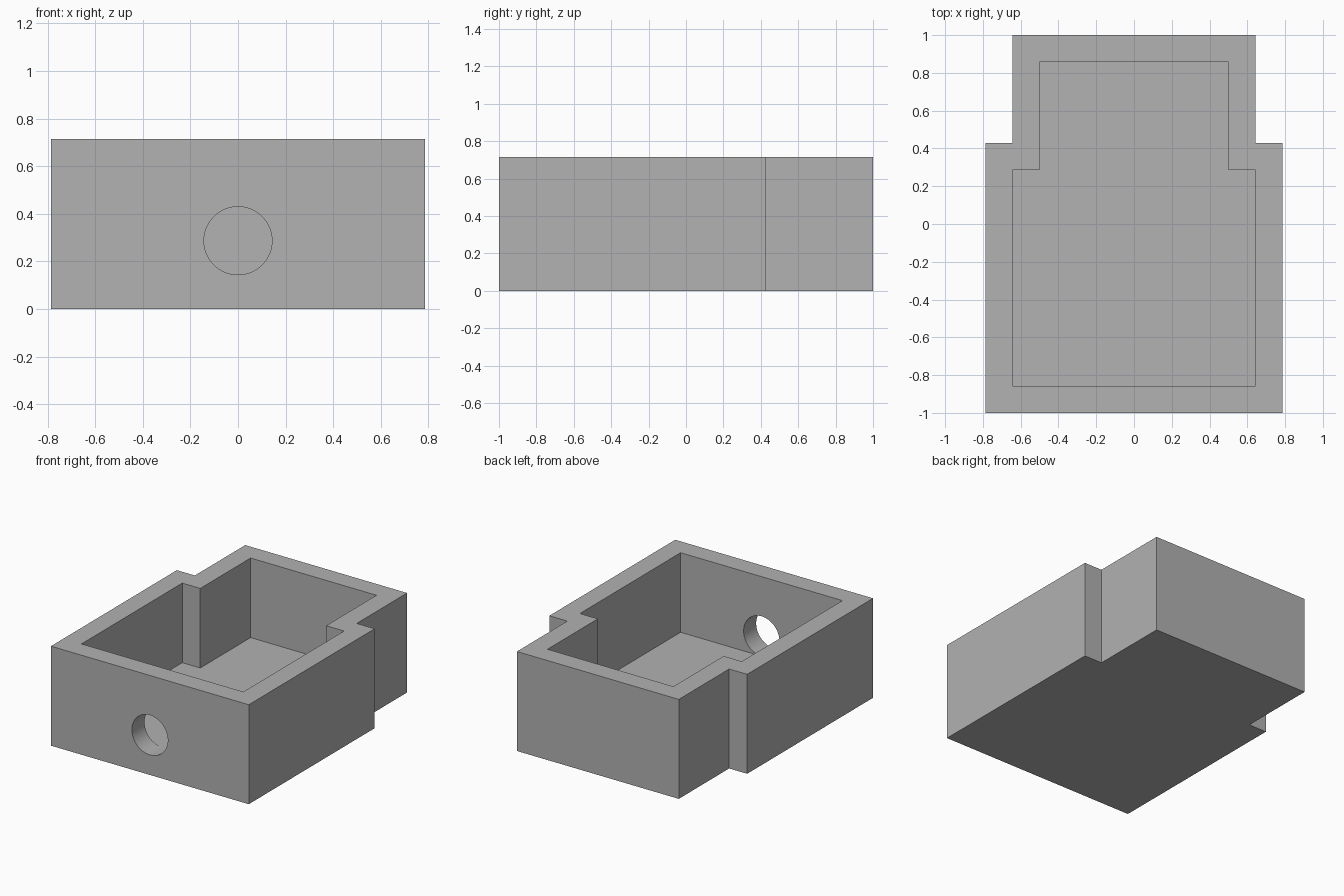
import bpy
import bmesh
import math
from mathutils import Matrix

cube = bpy.data.objects.get("Cube")
if cube:
    bpy.data.objects.remove(cube, do_unlink=True)

U = 1 / 7            # wall thickness, also the modelling unit
HEIGHT = 5 * U

grey = bpy.data.materials.new("plain grey")
grey.use_nodes = True
colour = (0.445, 0.445, 0.445, 1)
grey.diffuse_color = colour
grey.node_tree.nodes["Principled BSDF"].inputs["Base Color"].default_value = colour


def add_object(name, bm):
    bmesh.ops.recalc_face_normals(bm, faces=bm.faces)
    mesh = bpy.data.meshes.new(name)
    bm.to_mesh(mesh)
    bm.free()
    mesh.materials.append(grey)
    obj = bpy.data.objects.new(name, mesh)
    bpy.context.collection.objects.link(obj)
    return obj


def stepped_prism(name, inset, bottom, top):
    """Wide front, narrower back, mirrored about x = 0."""
    wide, narrow = 5.5 * U - inset, 4.5 * U - inset
    front, step, back = -1 + inset, 3 * U - inset, 1 - inset
    half = [(wide, front), (wide, step), (narrow, step), (narrow, back)]
    outline = half + [(-x, y) for x, y in reversed(half)]
    bm = bmesh.new()
    base = bm.faces.new([bm.verts.new((x, y, bottom)) for x, y in outline])
    grown = bmesh.ops.extrude_face_region(bm, geom=[base], use_keep_orig=True)
    verts = [v for v in grown["geom"] if isinstance(v, bmesh.types.BMVert)]
    bmesh.ops.translate(bm, vec=(0, 0, top - bottom), verts=verts)
    return add_object(name, bm)


def cut(target, cutter):
    cutter.hide_render = True
    mod = target.modifiers.new("cut", 'BOOLEAN')
    mod.operation = 'DIFFERENCE'
    mod.solver = 'EXACT'
    mod.object = cutter
    bpy.context.view_layer.objects.active = target
    bpy.ops.object.modifier_apply(modifier=mod.name)
    bpy.data.objects.remove(cutter, do_unlink=True)


# Open box: stepped body, hollowed to an even wall and floor
box = stepped_prism("open_box", 0, 0, HEIGHT)
cut(box, stepped_prism("pocket_cutter", U, U, HEIGHT + U))

# Round hole through the front wall, resting just above the floor
bm = bmesh.new()
bmesh.ops.create_cone(
    bm, cap_ends=True, segments=64, radius1=U, radius2=U, depth=2 * U,
    matrix=Matrix.Translation((0, -1 + U / 2, 2 * U + 0.001))
    @ Matrix.Rotation(math.pi / 2, 4, 'X'))
cut(box, add_object("hole_cutter", bm))

# Smooth hole wall, crisp box edges
bpy.ops.object.select_all(action='DESELECT')
box.select_set(True)
bpy.context.view_layer.objects.active = box
bpy.ops.object.shade_smooth_by_angle(angle=math.radians(30))
